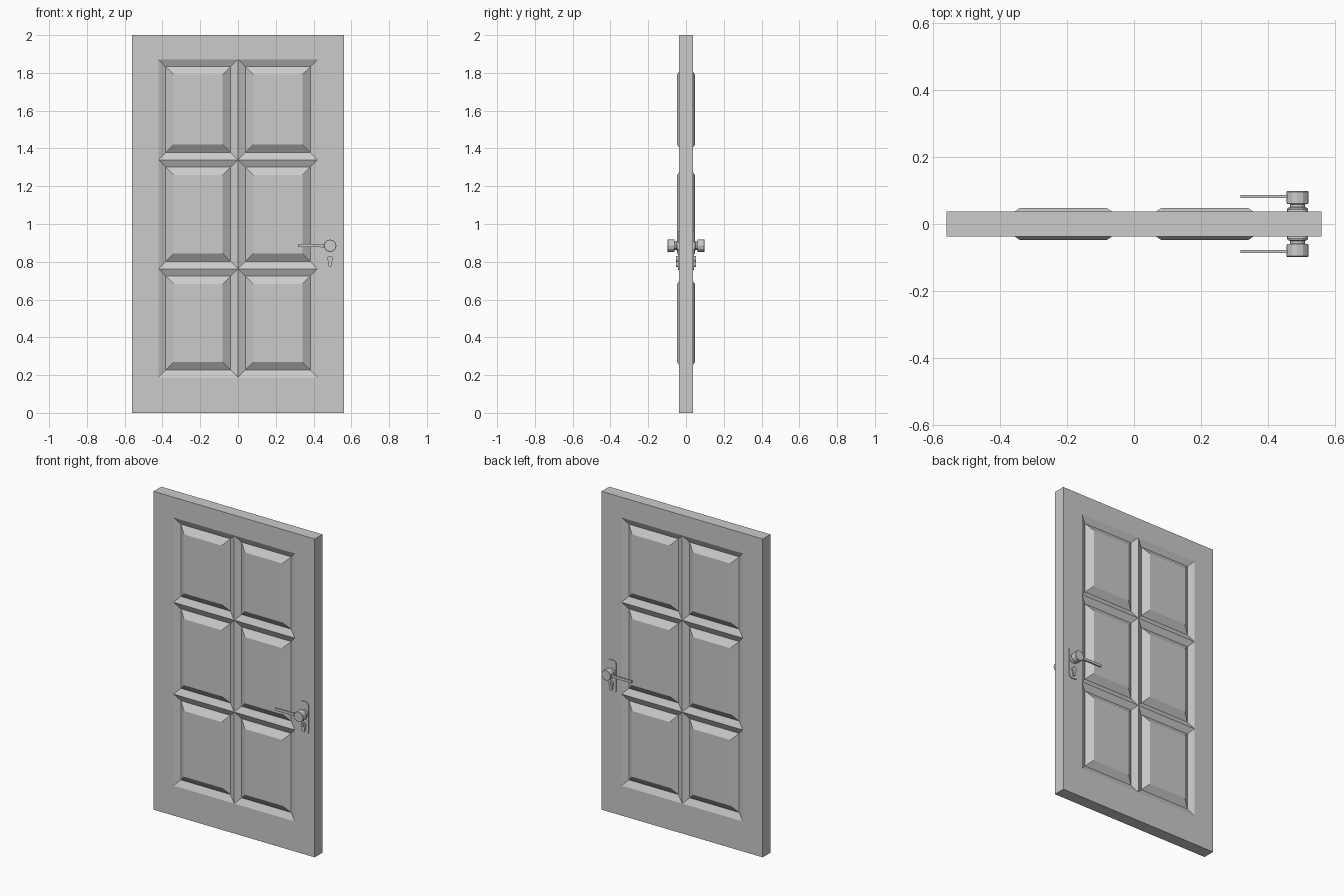
import bpy, bmesh, math
from mathutils import Matrix

if "Cube" in bpy.data.objects:
    bpy.data.objects.remove(bpy.data.objects["Cube"])

grey = bpy.data.materials.new("light_grey")
grey.diffuse_color = (0.6, 0.6, 0.6, 1)
grey.use_nodes = True
grey.node_tree.nodes["Principled BSDF"].inputs["Base Color"].default_value = grey.diffuse_color


def finish(name, bm):
    bmesh.ops.recalc_face_normals(bm, faces=bm.faces)
    mesh = bpy.data.meshes.new(name)
    bm.to_mesh(mesh)
    bm.free()
    mesh.materials.append(grey)
    obj = bpy.data.objects.new(name, mesh)
    bpy.context.collection.objects.link(obj)
    return obj


def ring(bm, x0, x1, z0, z1, inset, y):
    a, b, c, d = x0 + inset, x1 - inset, z0 + inset, z1 - inset
    return [bm.verts.new(p) for p in ((a, y, c), (b, y, c), (b, y, d), (a, y, d))]


def prism(name, outline, y0, y1):
    """Extrude an x-z outline along y."""
    bm = bmesh.new()
    ends = [[bm.verts.new((x, y, z)) for x, z in outline] for y in (y0, y1)]
    n = len(outline)
    for e in ends:
        bm.faces.new(e)
    for i in range(n):
        j = (i + 1) % n
        bm.faces.new((ends[0][i], ends[0][j], ends[1][j], ends[1][i]))
    return finish(name, bm)


def lathe(name, cx, cz, profile, sides):
    """Turned part around the y axis from (radius, y) pairs."""
    bm = bmesh.new()
    rings = []
    for r, y in profile:
        rings.append([bm.verts.new((cx + r * math.cos(2 * math.pi * i / sides), y,
                                    cz + r * math.sin(2 * math.pi * i / sides)))
                      for i in range(sides)])
    for a, b in zip(rings, rings[1:]):
        for i in range(sides):
            j = (i + 1) % sides
            bm.faces.new((a[i], a[j], b[j], b[i]))
    bm.faces.new(rings[0])
    bm.faces.new(rings[-1])
    return finish(name, bm)


def arc(cx, cz, r, start, end, steps):
    return [(cx + r * math.cos(math.radians(start + (end - start) * i / steps)),
             cz + r * math.sin(math.radians(start + (end - start) * i / steps)))
            for i in range(steps + 1)]


# Door leaf: six cells, each sloping in to a groove and out to a raised field
HALF = 0.038
xs = [-0.56, -0.422, 0, 0.422, 0.56]
zs = [0, 0.188, 0.763, 1.34, 1.872, 2]
steps = [(0, HALF), (0.039, 0.019), (0.081, 0.0475)]
bm = bmesh.new()
for side in (-1, 1):
    for i in range(4):
        for k in range(5):
            cell = (xs[i], xs[i + 1], zs[k], zs[k + 1])
            if i in (1, 2) and k in (1, 2, 3):
                rings = [ring(bm, *cell, inset, side * y) for inset, y in steps]
                for a, b in zip(rings, rings[1:]):
                    for n in range(4):
                        m = (n + 1) % 4
                        bm.faces.new((a[n], a[m], b[m], b[n]))
                bm.faces.new(rings[-1])
            else:
                bm.faces.new(ring(bm, *cell, 0, side * HALF))
bmesh.ops.remove_doubles(bm, verts=bm.verts, dist=0.0005)
bmesh.ops.bridge_loops(bm, edges=[e for e in bm.edges if e.is_boundary])
finish("door_leaf", bm)

# Door furniture on both sides
HX, HZ = 0.488, 0.885
for side, label in ((-1, "front"), (1, "back")):
    # Back plate with rounded corners
    x0, x1, z0, z1, r = 0.457, 0.519, 0.757, 0.962, 0.02
    outline = (arc(x1 - r, z1 - r, r, 0, 90, 4) + arc(x0 + r, z1 - r, r, 90, 180, 4)
               + arc(x0 + r, z0 + r, r, 180, 270, 4) + arc(x1 - r, z0 + r, r, 270, 360, 4))
    prism(label + "_handle_plate", outline, side * 0.036, side * 0.043)

    # Lock cylinder: round head with a narrower tail, and a key slot plate
    body = (arc(HX, 0.815, 0.016, -50, 230, 12)
            + arc(HX, 0.782, 0.0095, 180, 360, 6))
    prism(label + "_lock_cylinder", body, side * 0.04, side * 0.052)
    slot = [(HX - 0.002, 0.806), (HX + 0.002, 0.806), (HX + 0.002, 0.824), (HX - 0.002, 0.824)]
    prism(label + "_key_slot", slot, side * 0.051, side * 0.053)

    # Spindle collar, neck and knob head
    lathe(label + "_handle_neck", HX, HZ,
          [(0.03, side * 0.04), (0.03, side * 0.047), (0.022, side * 0.051),
           (0.022, side * 0.058), (0.027, side * 0.063)], 12)
    lathe(label + "_handle_knob", HX, HZ,
          [(0.031, side * 0.060), (0.033, side * 0.063),
           (0.033, side * 0.096), (0.031, side * 0.098)], 12)

    # Lever, slightly flared where it meets the knob
    lever = [(0.318, 0.877), (0.44, 0.877), (0.46, 0.874),
             (0.46, 0.896), (0.44, 0.893), (0.318, 0.893)]
    prism(label + "_lever", lever, side * 0.077, side * 0.087)
